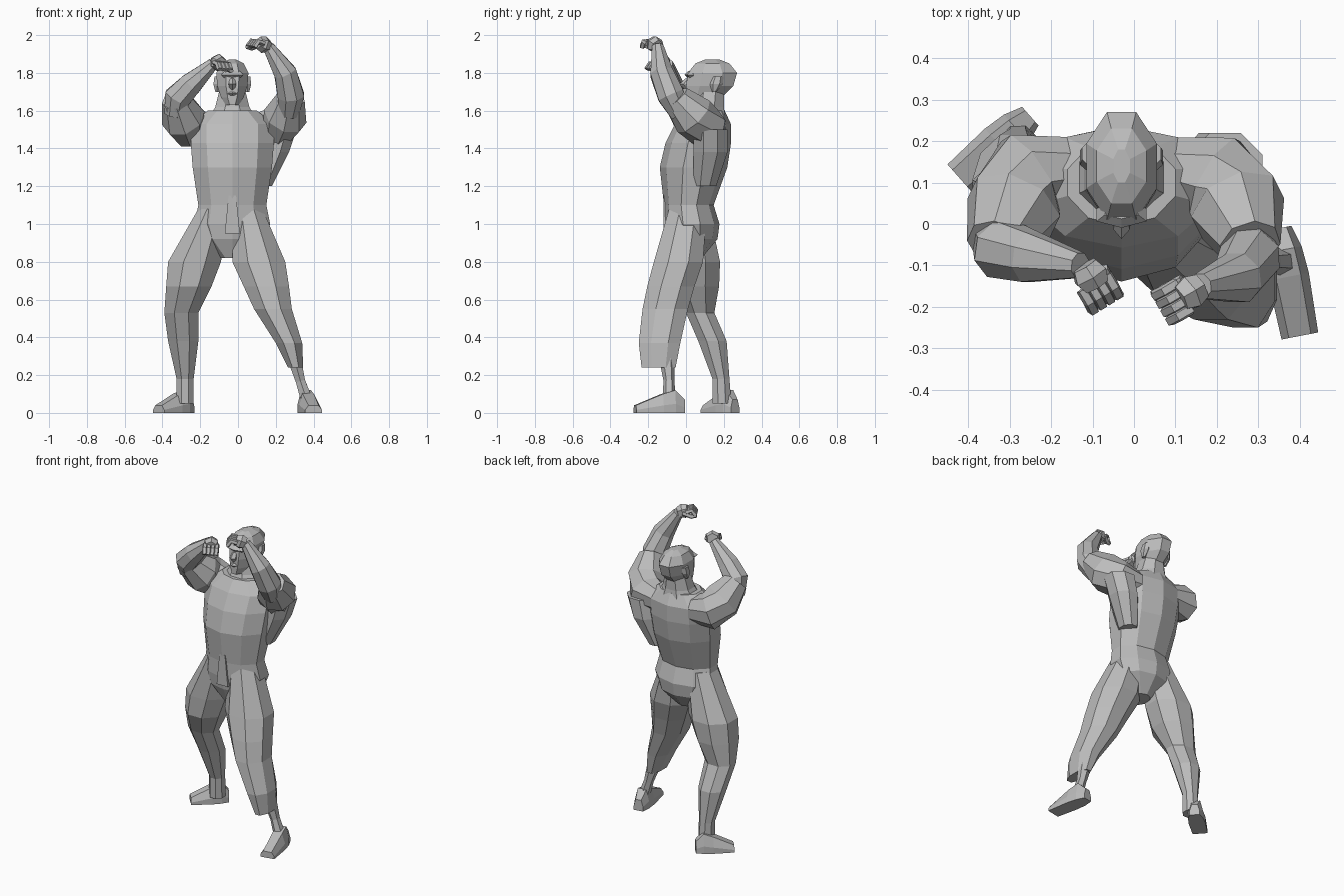
import bpy
import bmesh
from math import cos, sin, pi
from mathutils import Vector

default = bpy.data.objects.get("Cube")
if default:
    bpy.data.objects.remove(default, do_unlink=True)

clay = bpy.data.materials.new("clay_grey")
clay.use_nodes = True
grey = (.5, .5, .5, 1)
clay.diffuse_color = grey
clay.node_tree.nodes["Principled BSDF"].inputs["Base Color"].default_value = grey

RIGHTWARD = Vector((1, 0, 0))
BACKWARD = Vector((0, 1, 0))
UPWARD = Vector((0, 0, 1))
MIDLINE = RIGHTWARD * -.03


def skin(name, rings):
    """Join rings of points into one closed, flat-faced object."""
    bm = bmesh.new()
    loops = [[bm.verts.new(point) for point in ring] for ring in rings]
    for low, high in zip(loops, loops[1:]):
        for i in range(len(low)):
            bm.faces.new((low[i - 1], low[i], high[i], high[i - 1]))
    bm.faces.new(loops[0])
    bm.faces.new(loops[-1])
    bmesh.ops.recalc_face_normals(bm, faces=bm.faces)
    mesh = bpy.data.meshes.new(name)
    bm.to_mesh(mesh)
    bm.free()
    mesh.materials.append(clay)
    obj = bpy.data.objects.new(name, mesh)
    bpy.context.collection.objects.link(obj)


def outline(center, side, up, sides):
    """Polygon whose flat sides reach the ends of both half axes."""
    step = pi / sides
    turns = [step * (k + k + 1) for k in range(sides)]
    return [center + (side * cos(t) + up * sin(t)) / cos(step) for t in turns]


def level_stack(name, path, sizes, sides=8):
    """Horizontal slices with a half width and half depth at each path point."""
    skin(name, [outline(Vector(point), RIGHTWARD * width, BACKWARD * depth, sides)
                for point, (width, depth) in zip(path, sizes)])


def trunk(name, rows, sides=8):
    """Slices on the midline: height, half width, front and back."""
    path = [MIDLINE + BACKWARD * (front + back) / 2 + UPWARD * z
            for z, width, front, back in rows]
    sizes = [(width, (back - front) / 2) for z, width, front, back in rows]
    level_stack(name, path, sizes, sides)


def limb(name, path, radii, upright, sides=8):
    """Slices square to a bent path."""
    path = [Vector(point) for point in path]
    rings = []
    for i, (point, radius) in enumerate(zip(path, radii)):
        before = path[max(i - 1, 0)]
        after = path[min(i + 1, len(path) - 1)]
        along = (after - before).normalized()
        side = along.cross(upright).normalized()
        rings.append(outline(point, side * radius, side.cross(along) * radius, sides))
    skin(name, rings)


# Torso with hips, chest and sloping shoulders
trunk("torso", [
    (.82, .06, -.06, .08),
    (.92, .17, -.1, .16),
    (1, .2, -.11, .17),
    (1.1, .18, -.11, .14),
    (1.3, .21, -.13, .21),
    (1.43, .22, -.1, .23),
    (1.53, .22, -.05, .23),
    (1.6, .13, 0, .2),
], sides=10)
trunk("neck", [(1.55, .13, 0, .21), (1.62, .09, .03, .2), (1.7, .07, .05, .2)])
level_stack("left_back_muscle", [(.13, .1, 1.2), (.19, .13, 1.38), (.22, .13, 1.5)],
            [(.05, .06), (.08, .09), (.09, .09)])

# Folded flap at the waist
trunk("waist_flap", [(.95, .04, -.12, 0), (1.15, .02, -.12, 0)], sides=4)

# Head and face
trunk("head", [
    (1.63, .035, 0, .12),
    (1.67, .06, 0, .19),
    (1.73, .08, 0, .25),
    (1.8, .085, .01, .27),
    (1.85, .06, .05, .23),
    (1.87, .02, .1, .18),
])


def face_ridge(name, z, width, front, rise):
    """Bump that tapers above and below its most forward line."""
    trunk(name, [(z + rise * step, width / (1 + abs(step) / 2),
                  front + rise * abs(step), .05) for step in (-1, 0, 1)], sides=6)


face_ridge("brow", 1.79, .06, -.005, .02)
face_ridge("nose", 1.74, .02, -.03, .03)
face_ridge("lips", 1.69, .025, -.015, .01)
for label, sign in (("left", 1), ("right", -1)):
    middle = MIDLINE + RIGHTWARD * sign * .08 + BACKWARD * .16 + UPWARD * 1.74
    tilt = BACKWARD * .01 + UPWARD * .04
    level_stack(label + "_ear", [middle - tilt, middle, middle + tilt],
                [(.01, .01), (.02, .03), (.015, .025)], sides=6)

# Legs share their thighs; the left trouser end is wide, the right calf bare
thigh_sizes = [(.08, .1), (.14, .13), (.12, .125)]
level_stack("left_leg", [
    (.05, .01, 1.08), (.11, -.04, .8), (.15, -.08, .67),
    (.185, -.11, .55), (.27, -.14, .37), (.305, -.145, .24),
], thigh_sizes + [(.1, .12), (.07, .11), (.04, .09)])
level_stack("right_leg", [
    (-.13, .02, 1.08), (-.23, .05, .8), (-.26, .05, .67),
    (-.3, .075, .53), (-.29, .14, .38), (-.28, .185, .18), (-.28, .19, .05),
], thigh_sizes + [(.09, .075), (.08, .075), (.045, .045), (.045, .05)])

# Artificial lower leg on the left
limb("left_shin_rod", [(.3, -.1, .28), (.33, -.09, .17), (.36, -.09, .08)],
     [.035, .025, .03], BACKWARD, sides=6)


def foot(name, heel, toe):
    """Flat-soled wedge: ankle over the heel, low toes."""
    heel, toe = Vector(heel), Vector(toe)
    side = (toe - heel).normalized().cross(UPWARD)
    rings = []
    for t, width, height in ((0, .03, .07), (.2, .045, .12), (.45, .05, .1), (1, .045, .04)):
        base = heel.lerp(toe, t)
        corners = ((-1, 0), (1, 0), (1, .4), (.6, 1), (-.6, 1), (-1, .4))
        rings.append([base + side * width * u + UPWARD * height * v
                      for u, v in corners])
    skin(name, rings)


foot("left_foot", (.35, -.01, 0), (.4, -.27, 0))
foot("right_foot", (-.25, .26, 0), (-.42, .11, 0))

# Arms share their thickness
upper_radii = [.07, .105, .11, .07]
fore_radii = [.05, .07, .06, .03]
limb("left_upper_arm", [
    (.08, .14, 1.5), (.2, .11, 1.51), (.25, .04, 1.57), (.28, -.05, 1.67),
], upper_radii, UPWARD)
limb("left_forearm", [
    (.27, -.03, 1.58), (.28, -.08, 1.68), (.25, -.13, 1.8), (.16, -.15, 1.94),
], fore_radii, BACKWARD)
limb("right_upper_arm", [
    (-.14, .14, 1.5), (-.25, .12, 1.51), (-.29, .04, 1.56), (-.33, -.05, 1.66),
], upper_radii, UPWARD)
limb("right_forearm", [
    (-.34, -.03, 1.58), (-.32, -.06, 1.67), (-.25, -.08, 1.74), (-.13, -.1, 1.85),
], fore_radii, BACKWARD)


def hand(label, wrist, reach, curl):
    """Palm, four curled fingers and a thumb on the inner side."""
    wrist, reach, curl = Vector(wrist), Vector(reach), Vector(curl)
    spread = reach.cross(curl).normalized() * .035
    middle = wrist + reach / 2
    limb(label + "_palm", [wrist, middle, wrist + reach], [.03, .04, .03], curl, sides=6)
    for i in range(4):
        root = wrist + reach * .8 + spread * (i / 1.5 - 1)
        bend = root + reach * .6
        limb(f"{label}_finger_{i}", [root, bend, bend + curl], [.012] * 3, spread, sides=5)
    inner = -1 if wrist.x > 0 else 1
    base = middle + spread * inner
    limb(label + "_thumb", [base, base + reach / 2 + curl, base + reach + curl],
         [.012] * 3, spread, sides=5)


hand("left", (.16, -.15, 1.94), (-.05, -.03, .02), (-.02, -.01, -.03))
hand("right", (-.12, -.1, 1.86), (.03, -.05, -.01), (.01, -.02, -.03))
